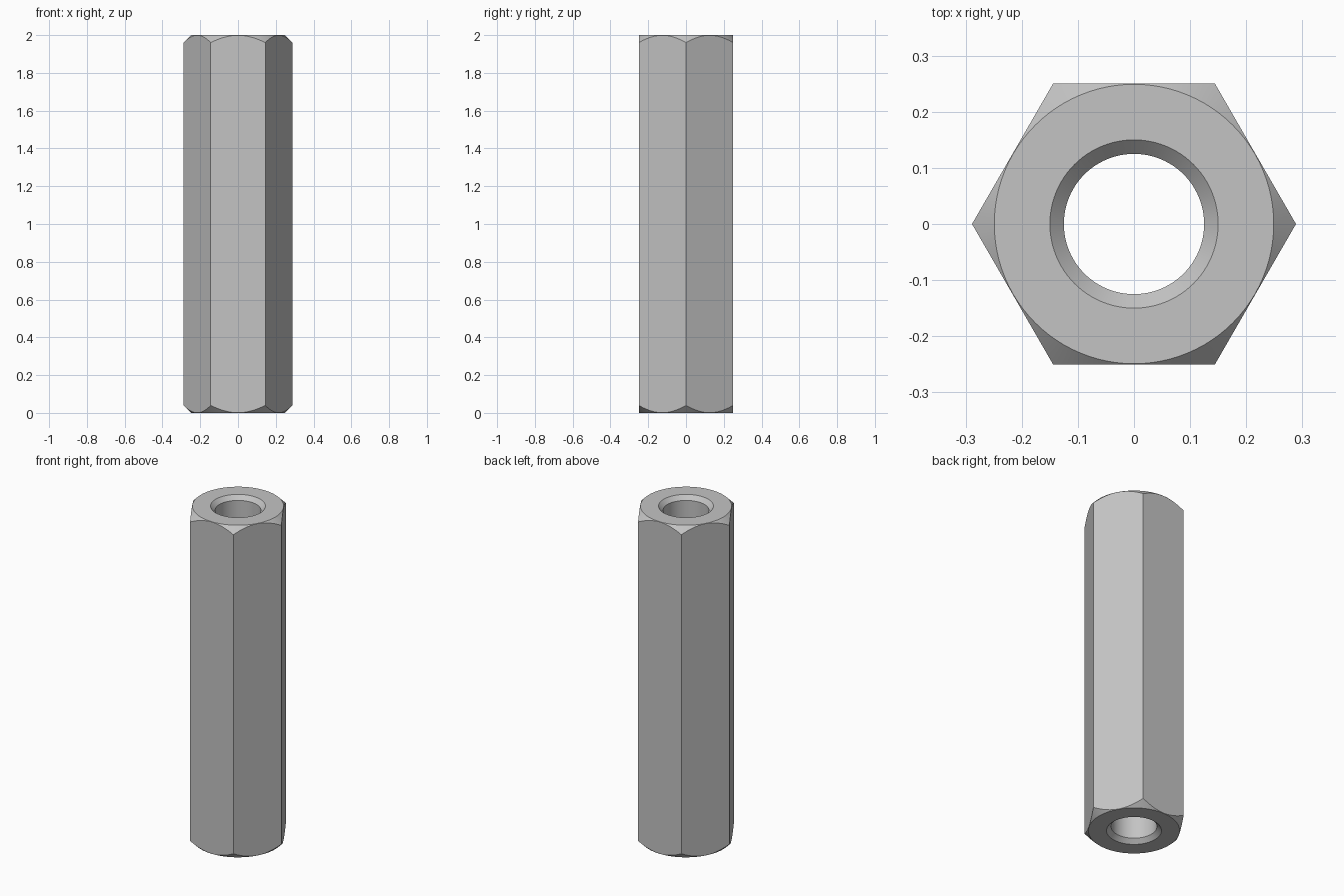
import bpy
import bmesh
from math import cos, sin, pi, radians

cube = bpy.data.objects.get("Cube")
if cube:
    bpy.data.objects.remove(cube, do_unlink=True)

HEIGHT = 2.0
APOTHEM = 0.25           # half the width across flats
FACE_RADIUS = 0.249      # flat ring at each end
BORE, MOUTH = 0.125, 0.15
STEPS = 96               # a multiple of six, so corners fall on steps

# Plain grey metal
steel = bpy.data.materials.new("grey_steel")
steel.use_nodes = True
colour = (0.55, 0.55, 0.55, 1)
steel.diffuse_color = colour
steel.node_tree.nodes["Principled BSDF"].inputs["Base Color"].default_value = colour

bm = bmesh.new()


def ring(radius, depth):
    """One loop of vertices; radius and depth are functions of the angle."""
    loop = []
    for i in range(STEPS):
        a = 2 * pi * i / STEPS
        r = radius(a)
        loop.append(bm.verts.new((r * cos(a), r * sin(a), depth(r))))
    return loop


def hexagon(a):
    return APOTHEM / cos(a % (pi / 3) - pi / 6)


def end_rings(to_z):
    """Bore edge, countersink mouth, end face edge and chamfered hex edge."""
    return [
        ring(lambda a: BORE, lambda r: to_z(MOUTH - BORE)),
        ring(lambda a: MOUTH, lambda r: to_z(0)),
        ring(lambda a: FACE_RADIUS, lambda r: to_z(0)),
        ring(hexagon, lambda r: to_z(r - FACE_RADIUS)),
    ]


# Closed sequence of loops: up the top end, down the flats, back through the bore
top = end_rings(lambda d: HEIGHT - d)
bottom = end_rings(lambda d: d)
loops = top + bottom[::-1]
for k, inner in enumerate(loops):
    outer = loops[(k + 1) % len(loops)]
    for i in range(STEPS):
        j = (i + 1) % STEPS
        bm.faces.new((inner[i], outer[i], outer[j], inner[j]))
bmesh.ops.recalc_face_normals(bm, faces=bm.faces)

mesh = bpy.data.meshes.new("hex_standoff")
bm.to_mesh(mesh)
bm.free()
mesh.materials.append(steel)
standoff = bpy.data.objects.new("hex_standoff", mesh)
bpy.context.collection.objects.link(standoff)

# Smooth round surfaces, crisp machined edges
bpy.ops.object.select_all(action='DESELECT')
standoff.select_set(True)
bpy.context.view_layer.objects.active = standoff
bpy.ops.object.shade_smooth_by_angle(angle=radians(30))
